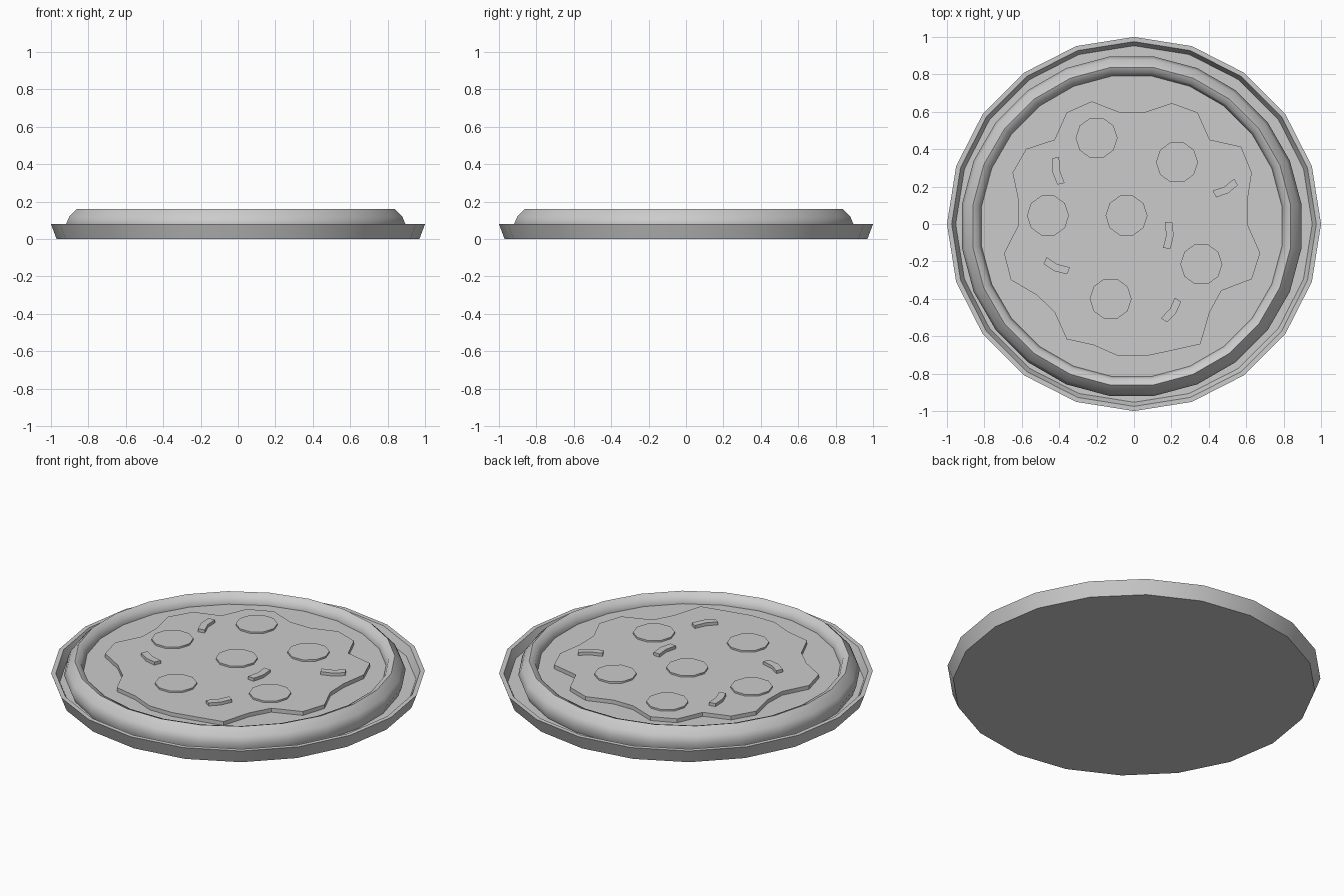
import bpy, bmesh
from math import cos, sin, tau, radians
from mathutils import Vector

if "Cube" in bpy.data.objects:
    bpy.data.objects.remove(bpy.data.objects["Cube"])

grey = bpy.data.materials.new("plain_grey")
grey.use_nodes = True
grey.diffuse_color = (0.6, 0.6, 0.6, 1)
grey.node_tree.nodes["Principled BSDF"].inputs["Base Color"].default_value = (0.6, 0.6, 0.6, 1)


def finish(name, bm, angle):
    """Turn a bmesh into a shaded, coloured object."""
    bmesh.ops.recalc_face_normals(bm, faces=bm.faces)
    mesh = bpy.data.meshes.new(name)
    bm.to_mesh(mesh)
    bm.free()
    mesh.materials.append(grey)
    obj = bpy.data.objects.new(name, mesh)
    bpy.context.collection.objects.link(obj)
    bpy.ops.object.select_all(action="DESELECT")
    obj.select_set(True)
    bpy.context.view_layer.objects.active = obj
    bpy.ops.object.shade_smooth_by_angle(angle=radians(angle))
    return obj


def lathe(name, profile, sides, turn, centre, angle, closed=False):
    """Revolve (radius, height) points; open profiles get capped ends."""
    bm = bmesh.new()
    rings = []
    for r, z in profile:
        rings.append([bm.verts.new((centre[0] + r * cos(tau * i / sides + turn),
                                    centre[1] + r * sin(tau * i / sides + turn), z))
                      for i in range(sides)])
    pairs = list(zip(rings, rings[1:]))
    if closed:
        pairs.append((rings[-1], rings[0]))
    else:
        bm.faces.new(rings[0])
        bm.faces.new(rings[-1])
    for a, b in pairs:
        for i in range(sides):
            j = (i + 1) % sides
            bm.faces.new((a[i], a[j], b[j], b[i]))
    return finish(name, bm, angle)


def slab(name, outline, low, high):
    """Extrude a flat outline between two heights."""
    bm = bmesh.new()
    base = bm.faces.new([bm.verts.new((x, y, low)) for x, y in outline])
    moved = bmesh.ops.extrude_face_region(bm, geom=[base], use_keep_orig=True)["geom"]
    verts = [v for v in moved if isinstance(v, bmesh.types.BMVert)]
    bmesh.ops.translate(bm, verts=verts, vec=(0, 0, high - low))
    return finish(name, bm, 30)


middle = (-0.012, -0.012)

# Shallow pan with a raised rim
lathe("pan", [(0.97, 0), (1, 0.08), (0.975, 0.08), (0.953, 0.03)],
      20, tau / 4, (0, 0), 30)

# Rounded crust ring and the flat base inside it
lathe("crust", [(0.895, 0.03), (0.915, 0.08), (0.898, 0.12), (0.857, 0.16),
                (0.825, 0.147), (0.81, 0.105), (0.82, 0.03)],
      24, tau / 48, middle, 55, closed=True)
lathe("sauce_base", [(0.82, 0.04), (0.82, 0.105)], 24, tau / 48, middle, 30)

# Wavy cheese layer
waves = [0.61, 0.69, 0.70, 0.62, 0.72, 0.70, 0.63, 0.62, 0.70, 0.70,
         0.59, 0.62, 0.73, 0.70, 0.70, 0.70, 0.67, 0.70, 0.62, 0.63,
         0.71, 0.70, 0.61, 0.62, 0.70, 0.70, 0.62, 0.70, 0.70, 0.61]
slab("cheese", [(r * cos(radians(84 - 12 * i)) - 0.01, r * sin(radians(84 - 12 * i)) - 0.01)
                for i, r in enumerate(waves)], 0.10, 0.128)

# Round slices
for n, spot in enumerate([(-0.2, 0.46), (0.23, 0.33), (-0.46, 0.045),
                          (-0.04, 0.045), (0.36, -0.215), (-0.125, -0.4)]):
    lathe(f"round_slice_{n + 1}", [(0.112, 0.12), (0.112, 0.138)], 10, 0, spot, 40)

# Bent vegetable strips
ends = [((-0.42, 0.355), (-0.39, 0.215)), ((0.43, 0.16), (0.545, 0.225)),
        ((0.175, -0.13), (0.185, 0.01)), ((-0.475, -0.195), (-0.35, -0.25)),
        ((0.16, -0.515), (0.235, -0.405))]
for n, (start, end) in enumerate(ends):
    a, b = Vector(start), Vector(end)
    side = Vector((b.y - a.y, a.x - b.x)).normalized()
    path = [a, (a + b) / 2 + side * 0.012, b]
    outline = [p + side * 0.02 for p in path] + [p - side * 0.02 for p in reversed(path)]
    slab(f"vegetable_strip_{n + 1}", outline, 0.12, 0.146)
